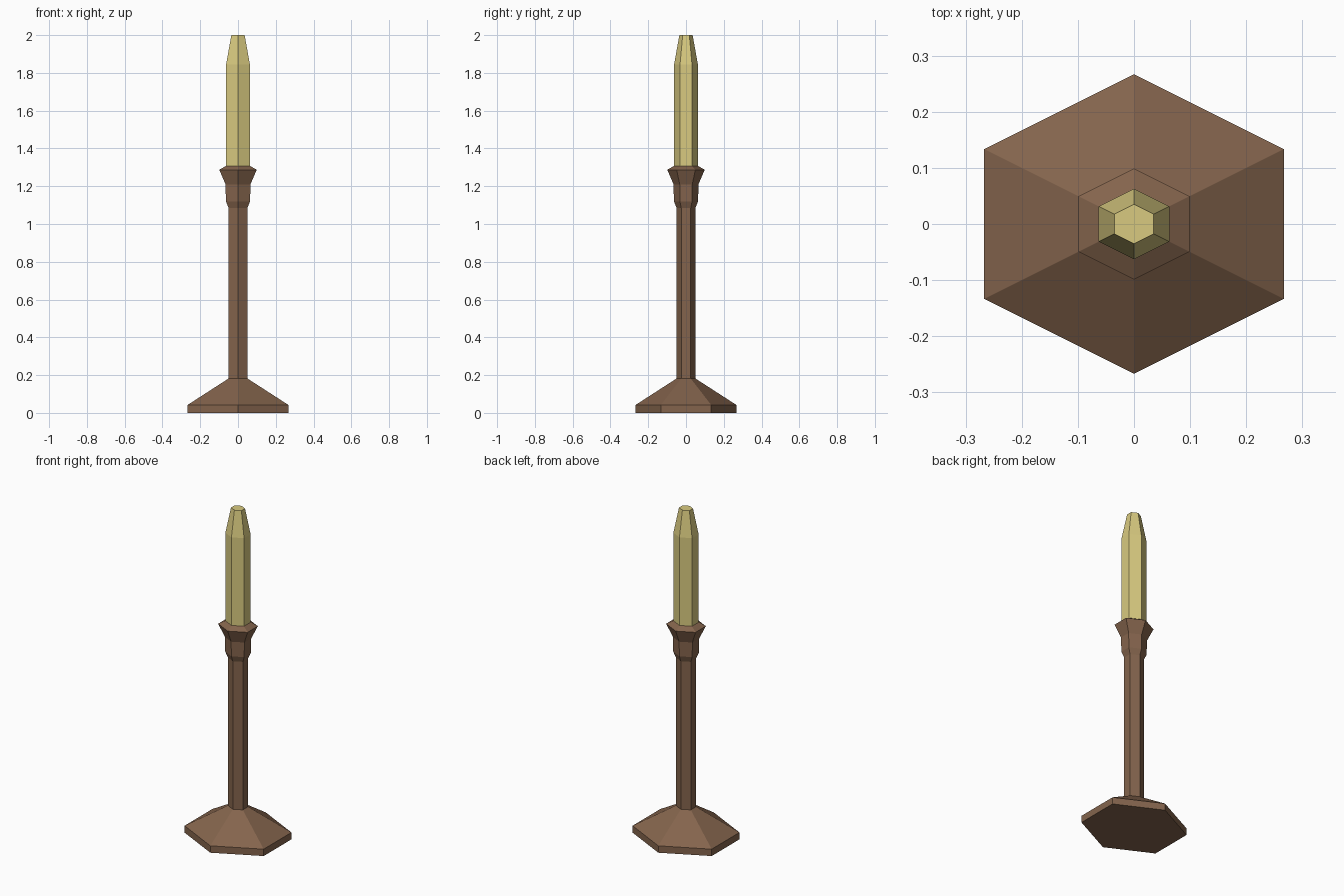
import bpy
import bmesh
from math import cos, sin, pi

cube = bpy.data.objects.get("Cube")
if cube:
    bpy.data.objects.remove(cube, do_unlink=True)

SIDES = 6
STRETCH = 1 / cos(pi / SIDES)  # widens the hexagon so it is as broad as it is deep


def make_material(name, color):
    mat = bpy.data.materials.new(name)
    mat.use_nodes = True
    mat.diffuse_color = color
    mat.node_tree.nodes["Principled BSDF"].inputs["Base Color"].default_value = color
    return mat


def make_turned(name, profile, mat):
    """Stack hexagonal rings from (radius, height) pairs and cap both ends."""
    bm = bmesh.new()
    rings = []
    for r, z in profile:
        angles = [pi / 2 + 2 * pi * i / SIDES for i in range(SIDES)]
        rings.append([bm.verts.new((r * STRETCH * cos(a), r * sin(a), z)) for a in angles])
    for low, high in zip(rings, rings[1:]):
        for i in range(SIDES):
            j = (i + 1) % SIDES
            bm.faces.new((low[i], low[j], high[j], high[i]))
    bm.faces.new(rings[0][::-1])
    bm.faces.new(rings[-1])
    bmesh.ops.recalc_face_normals(bm, faces=bm.faces)
    mesh = bpy.data.meshes.new(name)
    bm.to_mesh(mesh)
    bm.free()
    mesh.materials.append(mat)
    obj = bpy.data.objects.new(name, mesh)
    bpy.context.collection.objects.link(obj)
    return obj


wood = make_material("brown wood", (0.23, 0.127, 0.073, 1))
wax = make_material("yellow wax", (0.69, 0.59, 0.215, 1))

# Foot, stem and flared cup in one turned piece
make_turned("candle_holder", [
    (0.267, 0), (0.267, 0.042), (0.05, 0.182), (0.05, 1.085),
    (0.064, 1.12), (0.066, 1.21), (0.099, 1.287), (0.063, 1.308)], wood)

# Tapered candle with a flat tip
make_turned("candle", [(0.063, 1.308), (0.063, 1.845), (0.035, 2.0)], wax)
